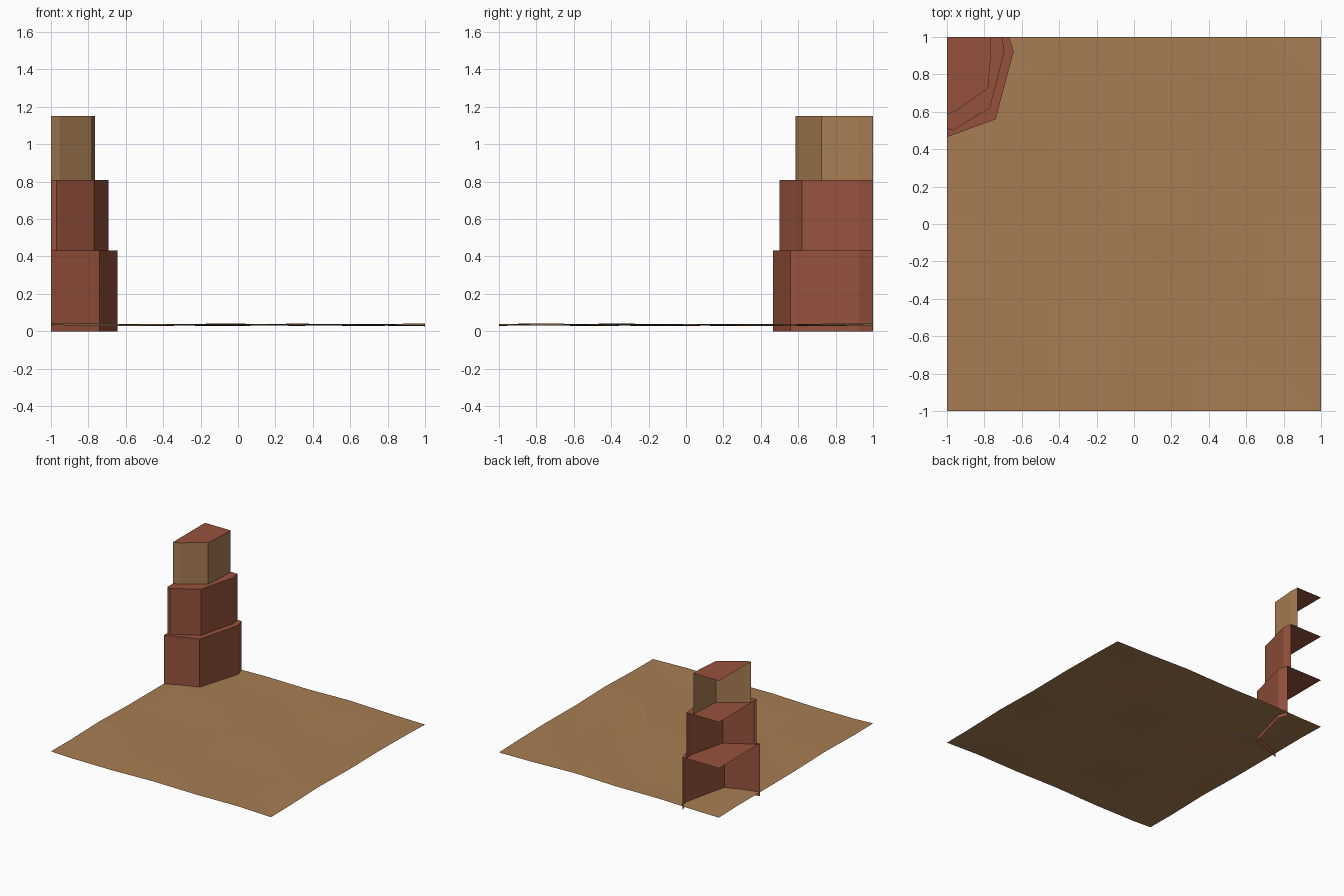
import bpy, bmesh, math

if "Cube" in bpy.data.objects:
    bpy.data.objects.remove(bpy.data.objects["Cube"])


def material(name, rgb):
    m = bpy.data.materials.new(name)
    m.diffuse_color = (*rgb, 1.0)
    m.use_nodes = True
    m.node_tree.nodes["Principled BSDF"].inputs["Base Color"].default_value = m.diffuse_color
    return m


sand = material("sand", (0.39, 0.205, 0.085))
brick = material("brick_red", (0.305, 0.085, 0.046))


def finish(name, bm, mats):
    me = bpy.data.meshes.new(name)
    bm.to_mesh(me)
    bm.free()
    for m in mats:
        me.materials.append(m)
    ob = bpy.data.objects.new(name, me)
    bpy.context.collection.objects.link(ob)
    return ob


def rock_tier(name, outline, z0, z1, wall_mat):
    """Open-backed wall along the outline, capped out to the corner."""
    bm = bmesh.new()
    low = [bm.verts.new((x, y, z0)) for x, y in outline]
    top = [bm.verts.new((x, y, z1)) for x, y in outline]
    for i in range(len(outline) - 1):
        bm.faces.new((low[i], low[i + 1], top[i + 1], top[i]))
    corner = bm.verts.new((-1, 1, z1))
    cap = bm.faces.new(top + [corner])
    cap.material_index = 1
    return finish(name, bm, [wall_mat, brick])


# Stepped rock column in the back left corner
rock_tier("lower_tier", [(-1, 0.465), (-0.74, 0.56), (-0.643, 0.925), (-0.668, 1)],
          0, 0.432, brick)
rock_tier("middle_tier", [(-1, 0.51), (-0.97, 0.50), (-0.77, 0.62), (-0.693, 0.925), (-0.705, 1)],
          0.432, 0.81, brick)
rock_tier("upper_tier", [(-1, 0.585), (-0.955, 0.602), (-0.78, 0.725), (-0.764, 0.925), (-0.768, 1)],
          0.81, 1.15, sand)

# Gently uneven ground sheet, split into large triangles
xs = [-1, -0.83, -0.45, -0.07, 0.31, 0.69, 1]
ys = [-1, -0.76, -0.38, 0.01, 0.40, 0.78, 1]
bm = bmesh.new()
grid = [[bm.verts.new((x, y, 0.034 + 0.009 * math.sin(5.1 * x + 2.3 * y + 0.8) * math.cos(4.3 * y - 1.7 * x)))
         for x in xs] for y in ys]
for j in range(len(ys) - 1):
    for i in range(len(xs) - 1):
        a, b = grid[j][i], grid[j][i + 1]
        c, d = grid[j + 1][i + 1], grid[j + 1][i]
        bm.faces.new((a, b, d))
        bm.faces.new((b, c, d))
finish("ground", bm, [sand])
